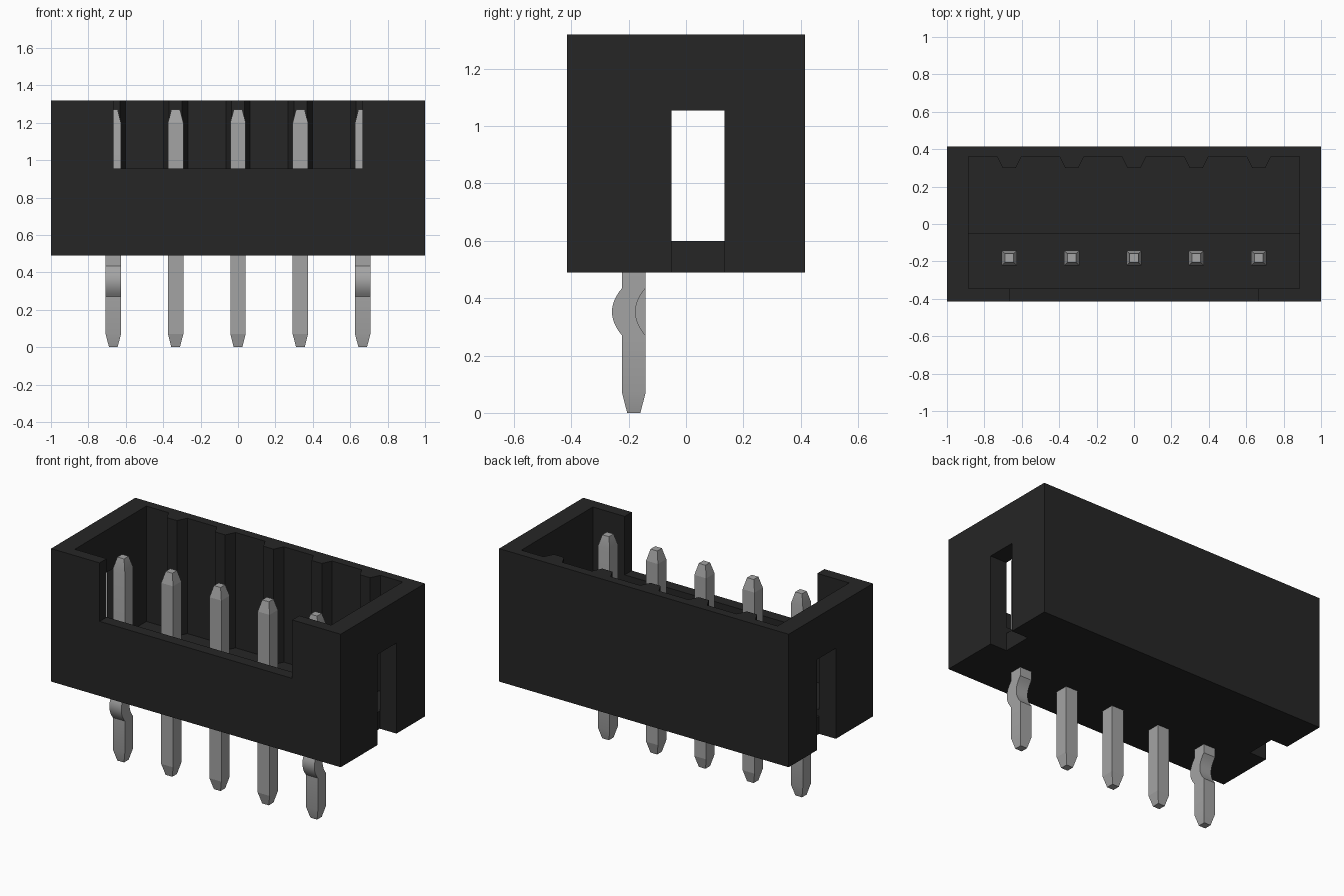
import bpy, bmesh

cube = bpy.data.objects.get("Cube")
if cube:
    bpy.data.objects.remove(cube, do_unlink=True)


def material(name, rgb, rough):
    m = bpy.data.materials.new(name)
    m.use_nodes = True
    m.diffuse_color = (*rgb, 1)
    bsdf = m.node_tree.nodes["Principled BSDF"]
    bsdf.inputs["Base Color"].default_value = (*rgb, 1)
    bsdf.inputs["Roughness"].default_value = rough
    return m


BLACK = material("black plastic", (0.019, 0.019, 0.019), 0.6)
GREY = material("grey metal", (0.37, 0.37, 0.37), 0.5)

PIN_X = [(i - 2) / 3 for i in range(5)]
BASE, TOP, FLOOR = 0.49, 1.32, 0.60
WALL_X, FRONT, BACK = 0.885, -0.345, 0.36
SLOT = (-0.05, 0.135)


def finish(bm, name, mat):
    bmesh.ops.recalc_face_normals(bm, faces=bm.faces)
    mesh = bpy.data.meshes.new(name)
    bm.to_mesh(mesh)
    bm.free()
    mesh.materials.append(mat)
    ob = bpy.data.objects.new(name, mesh)
    bpy.context.collection.objects.link(ob)
    return ob


def loft(name, rings, mat):
    """Join equal-length rings of points into a closed solid."""
    bm = bmesh.new()
    loops = [[bm.verts.new(p) for p in ring] for ring in rings]
    n = len(loops[0])
    for a, b in zip(loops, loops[1:]):
        for i in range(n):
            j = (i + 1) % n
            bm.faces.new((a[i], a[j], b[j], b[i]))
    bm.faces.new(loops[0])
    bm.faces.new(loops[-1])
    return finish(bm, name, mat)


def prism(name, outline, z0, z1, mat):
    return loft(name, [[(x, y, z) for x, y in outline] for z in (z0, z1)], mat)


def box(name, x, y, z, mat=BLACK):
    outline = [(x[0], y[0]), (x[1], y[0]), (x[1], y[1]), (x[0], y[1])]
    return prism(name, outline, z[0], z[1], mat)


# Housing block and the cutters that hollow it out
housing = box("housing", (-1, 1), (-0.415, 0.415), (BASE, TOP))

outline = [(-WALL_X, FRONT), (WALL_X, FRONT), (WALL_X, BACK)]
for x in reversed(PIN_X):  # tapered ribs along the back wall
    outline += [(x + 0.065, BACK), (x + 0.035, 0.30),
                (x - 0.035, 0.30), (x - 0.065, BACK)]
outline.append((-WALL_X, BACK))

cutters = [
    prism("cavity_cutter", outline, FLOOR, 1.6, BLACK),
    box("front_notch_cutter", (-0.665, 0.665), (-0.6, -0.3), (0.955, 1.6)),
    box("left_slot_cutter", (WALL_X, 1.2), SLOT, (0.3, 1.055)),
    box("right_slot_cutter", (-1.2, -WALL_X), SLOT, (0.3, 1.055)),
]
for cutter in cutters:
    cutter.hide_render = True
    cutter.hide_set(True)
    mod = housing.modifiers.new(cutter.name, "BOOLEAN")
    mod.operation = "DIFFERENCE"
    mod.solver = "EXACT"
    mod.object = cutter

# Bake the cuts and drop the cutters
bpy.context.view_layer.update()
baked = bpy.data.meshes.new_from_object(
    housing.evaluated_get(bpy.context.evaluated_depsgraph_get()))
housing.modifiers.clear()
housing.data = baked
for cutter in cutters:
    bpy.data.objects.remove(cutter, do_unlink=True)

# Raised floor strip around the pins
box("floor_step", (-WALL_X, WALL_X), (FRONT, SLOT[0]), (FLOOR - 0.02, 0.64))

# Pins with tapered tips; the end pins have a curved kink below the housing
HALF, TIP, PIN_Y, PIN_TOP = 0.041, 0.023, -0.182, 1.27
KINK_LOW, KINK_HIGH, KINK_DEPTH = 0.27, 0.435, 0.035
STEPS = 12


def pin(name, x, kinked):
    levels = [(0, TIP, 0), (0.07, HALF, 0)]
    if kinked:
        for i in range(STEPS + 1):
            t = i / STEPS
            z = KINK_LOW + (KINK_HIGH - KINK_LOW) * t
            levels.append((z, HALF, -KINK_DEPTH * 4 * t * (1 - t)))
    levels += [(PIN_TOP - 0.07, HALF, 0), (PIN_TOP, TIP, 0)]
    corners = ((-1, -1), (1, -1), (1, 1), (-1, 1))
    rings = [[(x + h * a, PIN_Y + shift + h * b, z) for a, b in corners]
             for z, h, shift in levels]
    return loft(name, rings, GREY)


for i, x in enumerate(PIN_X):
    ob = pin(f"pin_{i + 1}", x, i in (0, len(PIN_X) - 1))
    if i in (0, len(PIN_X) - 1):
        bpy.ops.object.select_all(action="DESELECT")
        ob.select_set(True)
        bpy.context.view_layer.objects.active = ob
        bpy.ops.object.shade_smooth_by_angle(angle=0.35)
